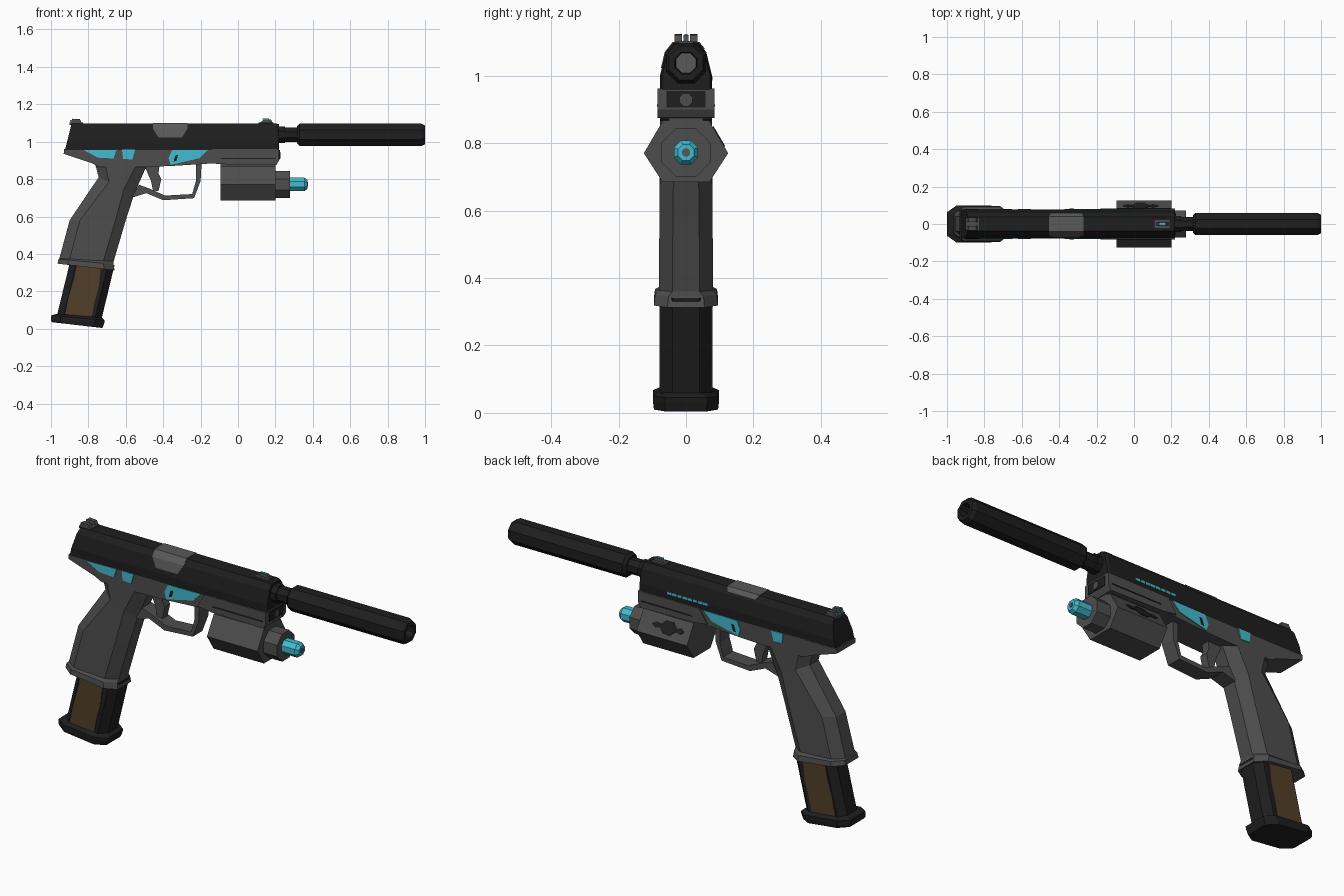
import bpy, bmesh, math
from mathutils import Vector


def material(name, rgb):
    m = bpy.data.materials.new(name)
    m.diffuse_color = (*rgb, 1)
    return m


BLACK = material("black", (0.013, 0.013, 0.013))
GREY = material("dark grey", (0.075, 0.075, 0.075))
STEEL = material("steel grey", (0.10, 0.10, 0.10))
CYAN = material("cyan", (0.055, 0.50, 0.62))
BROWN = material("brown", (0.085, 0.05, 0.022))


def loft(name, rings, mat, closed=False):
    """Skin a series of equal-length rings; cap the ends unless closed."""
    bm = bmesh.new()
    vs = [[bm.verts.new(p) for p in r] for r in rings]
    n = len(rings[0])
    last = len(vs) if closed else len(vs) - 1
    for i in range(last):
        a, b = vs[i], vs[(i + 1) % len(vs)]
        for j in range(n):
            k = (j + 1) % n
            bm.faces.new((a[j], a[k], b[k], b[j]))
    if not closed:
        bm.faces.new(vs[0])
        bm.faces.new(vs[-1])
    bmesh.ops.recalc_face_normals(bm, faces=bm.faces)
    me = bpy.data.meshes.new(name)
    bm.to_mesh(me)
    bm.free()
    me.materials.append(mat)
    ob = bpy.data.objects.new(name, me)
    bpy.context.collection.objects.link(ob)
    return ob


def prism(name, profile, y0, y1, mat):
    """Extrude an x-z profile across y."""
    return loft(name, [[(x, y, z) for x, z in profile] for y in (y0, y1)], mat)


def box(name, x0, x1, y0, y1, z0, z1, mat):
    return prism(name, [(x0, z0), (x1, z0), (x1, z1), (x0, z1)], y0, y1, mat)


def tube(name, steps, zc, mat, sides=8):
    """Lathe along x: steps are (x, flat-to-flat radius)."""
    k = 1 / math.cos(math.pi / sides)
    ang = [math.tau * (i + 0.5) / sides for i in range(sides)]
    return loft(name, [[(x, r * k * math.cos(a), zc + r * k * math.sin(a))
                        for a in ang] for x, r in steps], mat)


def octagon_column(name, levels, cx, cy, mat):
    """Chamfered column; each level is back x, back z, front x, front z, half width."""
    rings = []
    for xb, zb, xf, zf, w in levels:
        def p(x, y):
            return (x, y, zb + (zf - zb) * (x - xb) / (xf - xb))
        rings.append([p(xb, -w + cy), p(xb + cx, -w), p(xf - cx, -w), p(xf, -w + cy),
                      p(xf, w - cy), p(xf - cx, w), p(xb + cx, w), p(xb, w - cy)])
    return loft(name, rings, mat)


# Slide with raked rear face and sloped shoulders
half = [(0.077, 0.955), (0.077, 1.0), (0.06, 1.07), (0.038, 1.097)]
section = half + [(-y, z) for y, z in reversed(half)]
loft("slide", [[(-0.925 + (z - 0.955) * 0.25, y, z) for y, z in section],
               [(0.205, y, z) for y, z in section],
               [(0.22, y * 0.92, 0.957 + (z - 0.955) * 0.96) for y, z in section]], BLACK)

# Ejection port cover wrapping over the slide top
wrap = [(-0.0745, 1.022, 0.03), (-0.063, 1.07, 0.0), (-0.039, 1.1, 0.0),
        (0.039, 1.1, 0.0), (0.056, 1.08, 0.01)]
loft("ejection_port", [[(x + s * d, y, z) for y, z, d in wrap]
                       for x, s in ((-0.455, 1), (-0.27, -1))], STEEL)

# Sights with cyan dots
for s in (-1, 1):
    prism("rear_sight_post", [(-0.90, 1.09), (-0.83, 1.09), (-0.845, 1.12), (-0.885, 1.123)],
          s * 0.012, s * 0.034, GREY)
    box("rear_sight_dot", -0.897, -0.889, s * 0.017, s * 0.028, 1.1, 1.115, CYAN)
box("rear_sight_base", -0.90, -0.83, -0.034, 0.034, 1.09, 1.103, GREY)
prism("front_sight", [(0.11, 1.095), (0.19, 1.095), (0.175, 1.12), (0.14, 1.12)],
      -0.008, 0.008, GREY)
box("front_sight_base", 0.11, 0.19, -0.022, 0.022, 1.09, 1.103, GREY)
box("front_sight_dot", 0.13, 0.165, -0.005, 0.005, 1.118, 1.123, CYAN)

# Barrel and hollow-ended suppressor
tube("barrel", [(0.2, 0.038), (0.33, 0.038)], 1.037, BLACK)
tube("barrel_collar", [(0.22, 0.044), (0.25, 0.044)], 1.037, BLACK)
tube("suppressor", [(0.315, 0.045), (0.33, 0.06), (0.98, 0.06), (1.0, 0.05),
                    (1.0, 0.032), (0.9, 0.03)], 1.037, BLACK)
tube("suppressor_bore", [(0.9, 0.029), (0.904, 0.029)], 1.037, STEEL)

# Frame and front rail section
prism("frame", [(-0.93, 0.96), (-0.932, 0.935), (-0.78, 0.885), (-0.74, 0.865), (-0.50, 0.865),
                (-0.36, 0.87), (-0.12, 0.885), (-0.1, 0.96)], -0.077, 0.077, GREY)
prism("dust_cover", [(-0.135, 0.962), (-0.18, 0.89), (-0.1, 0.88), (0.205, 0.875), (0.22, 0.9),
                     (0.22, 0.962)], -0.084, 0.084, GREY)
box("rail_groove", -0.09, 0.2, -0.086, 0.086, 0.908, 0.914, BLACK)
box("recoil_opening", 0.218, 0.224, -0.058, 0.058, 0.905, 0.955, BLACK)
tube("recoil_rod", [(0.2, 0.018), (0.228, 0.018)], 0.928, GREY)

# Grip with flared mouth
octagon_column("grip", [
    (-0.965, 0.348, -0.66, 0.312, 0.095), (-0.96, 0.372, -0.665, 0.345, 0.092),
    (-0.955, 0.376, -0.665, 0.36, 0.08), (-0.90, 0.58, -0.60, 0.58, 0.079),
    (-0.745, 0.81, -0.555, 0.72, 0.077), (-0.765, 0.885, -0.49, 0.868, 0.077)],
    0.055, 0.04, GREY)

# Magazine, its brown side panels and base plate
octagon_column("magazine", [(-0.973, 0.05, -0.735, 0.03, 0.075),
                            (-0.895, 0.37, -0.66, 0.34, 0.075)], 0.035, 0.035, BLACK)
for s in (-1, 1):
    prism("magazine_panel", [(-0.925, 0.065), (-0.785, 0.05), (-0.765, 0.15), (-0.745, 0.22),
                             (-0.733, 0.335), (-0.86, 0.345), (-0.875, 0.27), (-0.905, 0.17)],
          s * 0.072, s * 0.078, BROWN)
octagon_column("magazine_base", [
    (-0.995, 0.035, -0.725, 0.004, 0.095), (-1.0, 0.045, -0.715, 0.03, 0.098),
    (-0.998, 0.072, -0.712, 0.045, 0.098), (-0.965, 0.08, -0.73, 0.06, 0.078)],
    0.05, 0.035, BLACK)

# Trigger guard swept from outer / inner points
guard = [((-0.57, 0.70), (-0.53, 0.77)), ((-0.49, 0.725), (-0.475, 0.75)),
         ((-0.40, 0.687), (-0.39, 0.712)), ((-0.235, 0.698), (-0.245, 0.72)),
         ((-0.20, 0.79), (-0.225, 0.79)), ((-0.195, 0.88), (-0.225, 0.88))]
loft("trigger_guard", [[(o[0], -0.04, o[1]), (o[0], 0.04, o[1]), (i[0], 0.04, i[1]),
                        (i[0], -0.04, i[1])] for o, i in guard], GREY)
prism("trigger", [(-0.50, 0.87), (-0.42, 0.87), (-0.425, 0.83), (-0.41, 0.80), (-0.425, 0.735),
                  (-0.455, 0.74), (-0.465, 0.79)], -0.022, 0.022, GREY)

# Cyan side inlays; the rear one is only on the front side
rear_inlay = [(-0.825, 0.955), (-0.75, 0.915), (-0.665, 0.91), (-0.65, 0.957)]
mid_inlay = [(-0.62, 0.957), (-0.615, 0.908), (-0.565, 0.905), (-0.55, 0.957)]
front_inlay = [(-0.352, 0.955), (-0.372, 0.912), (-0.36, 0.876), (-0.205, 0.912), (-0.16, 0.957)]
prism("rear_inlay", rear_inlay, -0.081, -0.075, CYAN)
for s in (-1, 1):
    prism("mid_inlay", mid_inlay, s * 0.075, s * 0.081, CYAN)
    prism("front_inlay", front_inlay, s * 0.075, s * 0.081, CYAN)
    prism("inlay_slot", [(-0.345, 0.893), (-0.33, 0.897), (-0.32, 0.93), (-0.335, 0.926)],
          s * 0.079, s * 0.083, BLACK)

# Thin dashed accent line on the far side of the slide
for i in range(8):
    x = -0.18 + i * 0.03
    box("slide_accent", x, x + 0.025, 0.075, 0.079, 0.985, 0.998, CYAN)

# Under-barrel light: hexagonal body, head and cyan lens
body = [(-0.125, 0.77), (-0.068, 0.867), (0.068, 0.867), (0.125, 0.77), (0.07, 0.685), (-0.07, 0.685)]
loft("light_body", [[(x, y, z) for y, z in body] for x in (-0.093, 0.2)], GREY)
box("light_mount", -0.093, 0.2, -0.05, 0.05, 0.86, 0.89, GREY)
tube("light_head", [(0.19, 0.072), (0.278, 0.072)], 0.772, GREY)
tube("light_lens", [(0.27, 0.036), (0.355, 0.036), (0.372, 0.024)], 0.772, CYAN)
tube("light_tip", [(0.37, 0.012), (0.375, 0.012)], 0.772, STEEL)

# Dark emblem-free inset plate on the upper far facet of the light
a, b = Vector((0, 0.125, 0.77)), Vector((0, 0.068, 0.867))
normal = Vector((0, 0.097, 0.057)).normalized()
outline = [(-0.06, 0.5), (-0.035, 0.36), (-0.01, 0.42), (0.015, 0.2), (0.055, 0.2), (0.08, 0.42),
           (0.105, 0.36), (0.13, 0.5), (0.105, 0.64), (0.08, 0.58), (0.055, 0.8), (0.015, 0.8),
           (-0.01, 0.58), (-0.035, 0.64)]
loft("light_side_plate", [[a.lerp(b, t) + normal * d + Vector((x, 0, 0)) for x, t in outline]
                          for d in (-0.002, 0.003)], BLACK)
